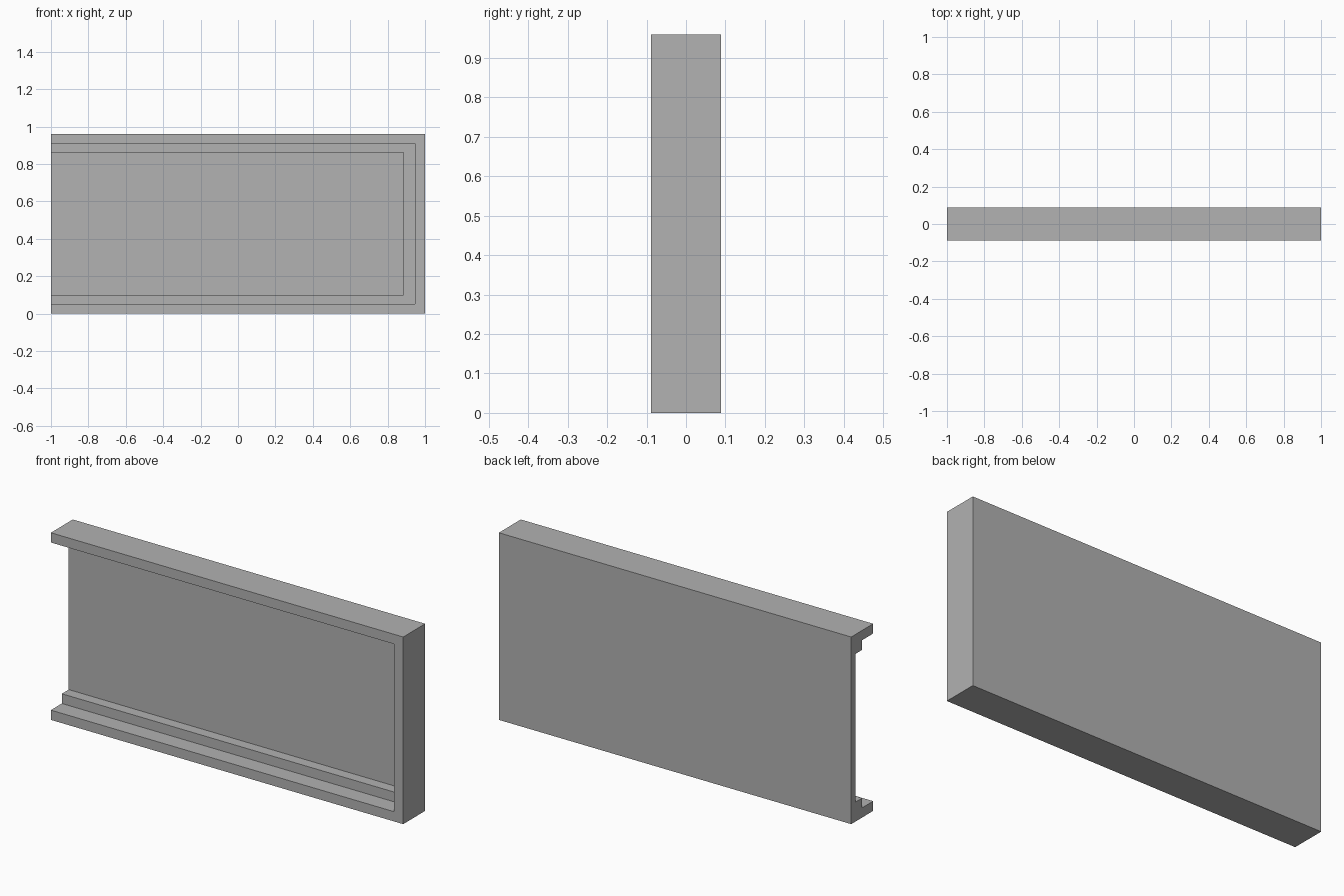
import bpy
import bmesh

cube = bpy.data.objects.get("Cube")
if cube:
    bpy.data.objects.remove(cube, do_unlink=True)

HEIGHT = 0.96
HALF_DEPTH = 0.089
STEP_Y = 0.0        # front of the inner ledge
PANEL_Y = 0.056     # front of the thin back panel

# Stepped rim section: (inset from top and bottom, inset from closed end, y)
section = [
    (0, 0, HALF_DEPTH),
    (0, 0, -HALF_DEPTH),
    (0.05, 0.053, -HALF_DEPTH),
    (0.05, 0.053, STEP_Y),
    (0.1, 0.115, STEP_Y),
    (0.1, 0.115, PANEL_Y),
]

grey = bpy.data.materials.new("plain grey")
grey.use_nodes = True
colour = (0.445, 0.445, 0.445, 1)
grey.diffuse_color = colour
grey.node_tree.nodes["Principled BSDF"].inputs["Base Color"].default_value = colour

bm = bmesh.new()


def u_path(inset, end_inset, y):
    """Three-sided path around the rim, open at -x."""
    x = 1 - end_inset
    low, high = inset, HEIGHT - inset
    corners = [(-1, low), (x, low), (x, high), (-1, high)]
    return [bm.verts.new((cx, y, cz)) for cx, cz in corners]


paths = [u_path(*point) for point in section]

# Stepped rim on the bottom, closed end and top
for a, b in zip(paths, paths[1:]):
    for i in range(3):
        bm.faces.new((a[i], a[i + 1], b[i + 1], b[i]))

# Back face, panel front and open end
bm.faces.new(paths[0])
bm.faces.new(paths[-1])
bm.faces.new([p[0] for p in paths] + [p[3] for p in reversed(paths)])
bmesh.ops.recalc_face_normals(bm, faces=bm.faces)

mesh = bpy.data.meshes.new("stepped_tray_panel")
bm.to_mesh(mesh)
bm.free()
mesh.materials.append(grey)
panel = bpy.data.objects.new("stepped_tray_panel", mesh)
bpy.context.collection.objects.link(panel)
